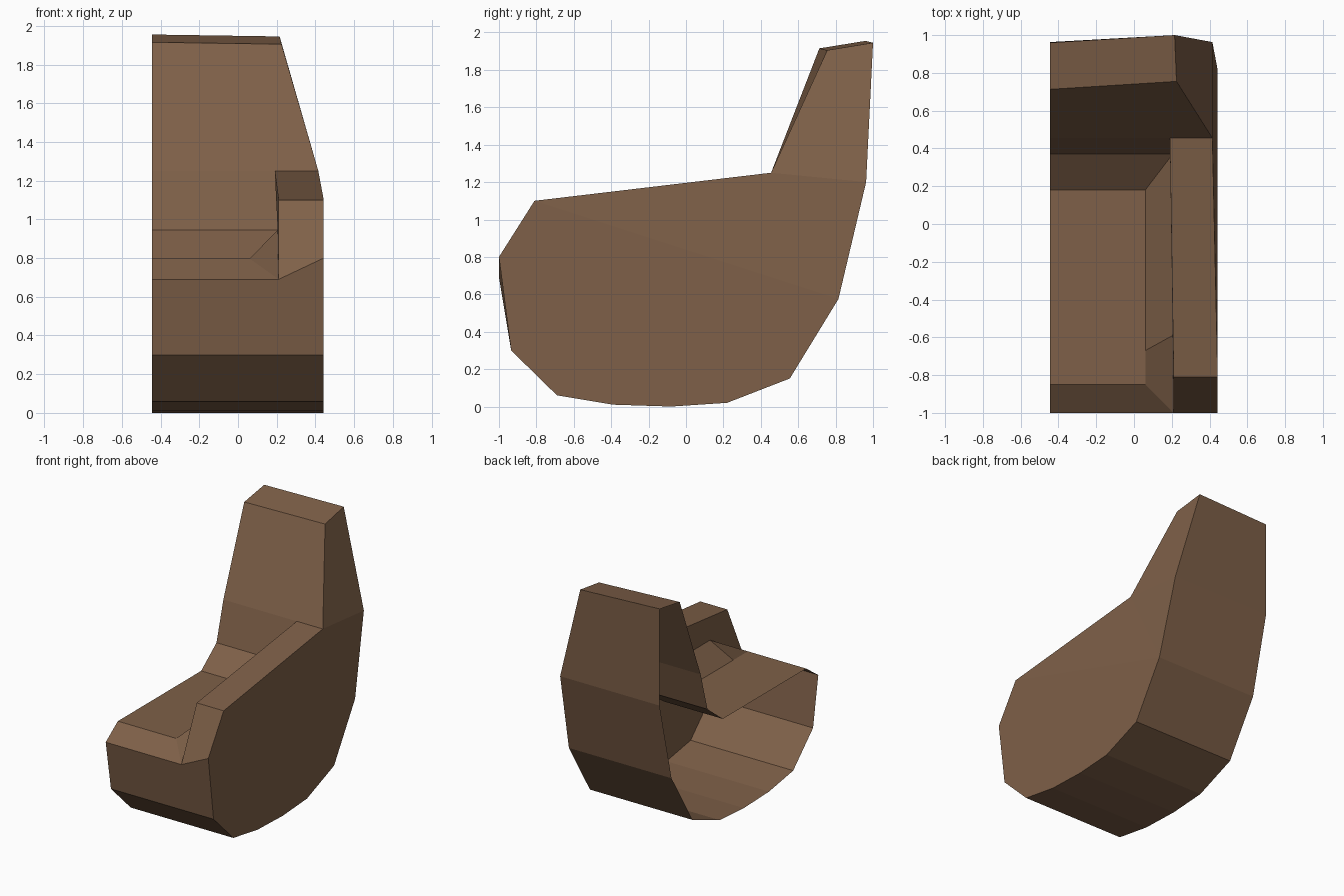
import bpy
import bmesh
from mathutils import Vector

if "Cube" in bpy.data.objects:
    bpy.data.objects.remove(bpy.data.objects["Cube"])

L, R = -0.445, 0.443          # open cut side and outer arm side

brown = bpy.data.materials.new("brown_upholstery")
brown.diffuse_color = (0.21, 0.117, 0.065, 1.0)
brown.use_nodes = True
brown.node_tree.nodes["Principled BSDF"].inputs["Base Color"].default_value = brown.diffuse_color


def part(name, core, polygons):
    """Flat-faced open shell; faces are turned to point away from core."""
    bm = bmesh.new()
    for pts in polygons:
        f = bm.faces.new([bm.verts.new(p) for p in pts])
        f.normal_update()
        if f.normal.dot(f.calc_center_median() - Vector(core)) < 0:
            f.normal_flip()
    bmesh.ops.remove_doubles(bm, verts=bm.verts, dist=0.001)
    mesh = bpy.data.meshes.new(name)
    bm.to_mesh(mesh)
    bm.free()
    mesh.materials.append(brown)
    obj = bpy.data.objects.new(name, mesh)
    bpy.context.collection.objects.link(obj)
    return obj


def strip(a, b):
    """Quads between two matching point rows."""
    return [[a[i], a[i + 1], b[i + 1], b[i]] for i in range(len(a) - 1)]


# Shared corners
front_in = (0.21, -1.0, 0.69)
arm_front_in = (0.21, -0.81, 1.10)
arm_front_out = (R, -0.81, 1.10)
arm_back_in = (0.19, 0.455, 1.25)
arm_back_out = (0.415, 0.455, 1.25)
rear_out = (0.415, 0.963, 1.20)
lip = (0.06, -0.85, 0.797)
seat_rear = (0.06, 0.18, 0.797)
cove_front = (0.06, -0.67, 0.797)
cove_top_front = (0.205, -0.59, 0.945)
cove_top_rear = (0.205, 0.37, 0.945)
top_front = (0.225, 0.755, 1.905)
top_rear = (0.215, 1.0, 1.945)
top_front_l, top_rear_l = (L, 0.713, 1.915), (L, 0.96, 1.955)


def left(p):
    return (L, p[1], p[2])


# Rounded underside and lower back, swept across the width
curve = [(-0.935, 0.30), (-0.69, 0.06), (-0.39, 0.01), (-0.08, 0.0),
         (0.22, 0.02), (0.555, 0.15), (0.815, 0.575)]
under = [(R, y, z) for y, z in curve]
rear_path = under + [rear_out]
base = strip(rear_path, [left(p) for p in rear_path])
base.append([left(front_in), front_in, (R, -1.0, 0.80), under[0], left(under[0])])
# outer side panel
base.append([(R, -1.0, 0.80), arm_front_out, under[-1]] + under[-2::-1])
base.append([arm_front_out, arm_back_out, under[-1]])
base.append([arm_back_out, rear_out, under[-1]])
part("base_shell", (-0.1, 0.0, 0.5), base)

# Seat cushion: front bevel, flat top, slope up to the back
seat_path = [front_in, lip, seat_rear, cove_top_rear]
part("seat", (-0.2, 0.0, 0.3), strip(seat_path, [left(p) for p in seat_path]))

# Armrest: top, sloped front, inner face and the cove down to the seat
part("armrest", (0.32, 0.0, 0.7), [
    [arm_front_in, arm_front_out, arm_back_out, arm_back_in],
    [front_in, (R, -1.0, 0.80), arm_front_out, arm_front_in],
    [front_in, cove_top_front, arm_front_in],
    [cove_top_front, cove_top_rear, arm_back_in, arm_front_in],
    [cove_front, seat_rear, cove_top_rear, cove_top_front],
    [lip, cove_front, cove_top_front, front_in],
])

# Tall tapered backrest
part("backrest", (-0.1, 0.8, 1.4), [
    [left(cove_top_rear), cove_top_rear, arm_back_in, left(arm_back_in)],
    [left(arm_back_in), arm_back_in, arm_back_out, top_front, top_front_l],
    [top_front_l, top_front, top_rear, top_rear_l],
    [left(rear_out), rear_out, top_rear, top_rear_l],
    [arm_back_out, rear_out, top_rear, top_front],
])
